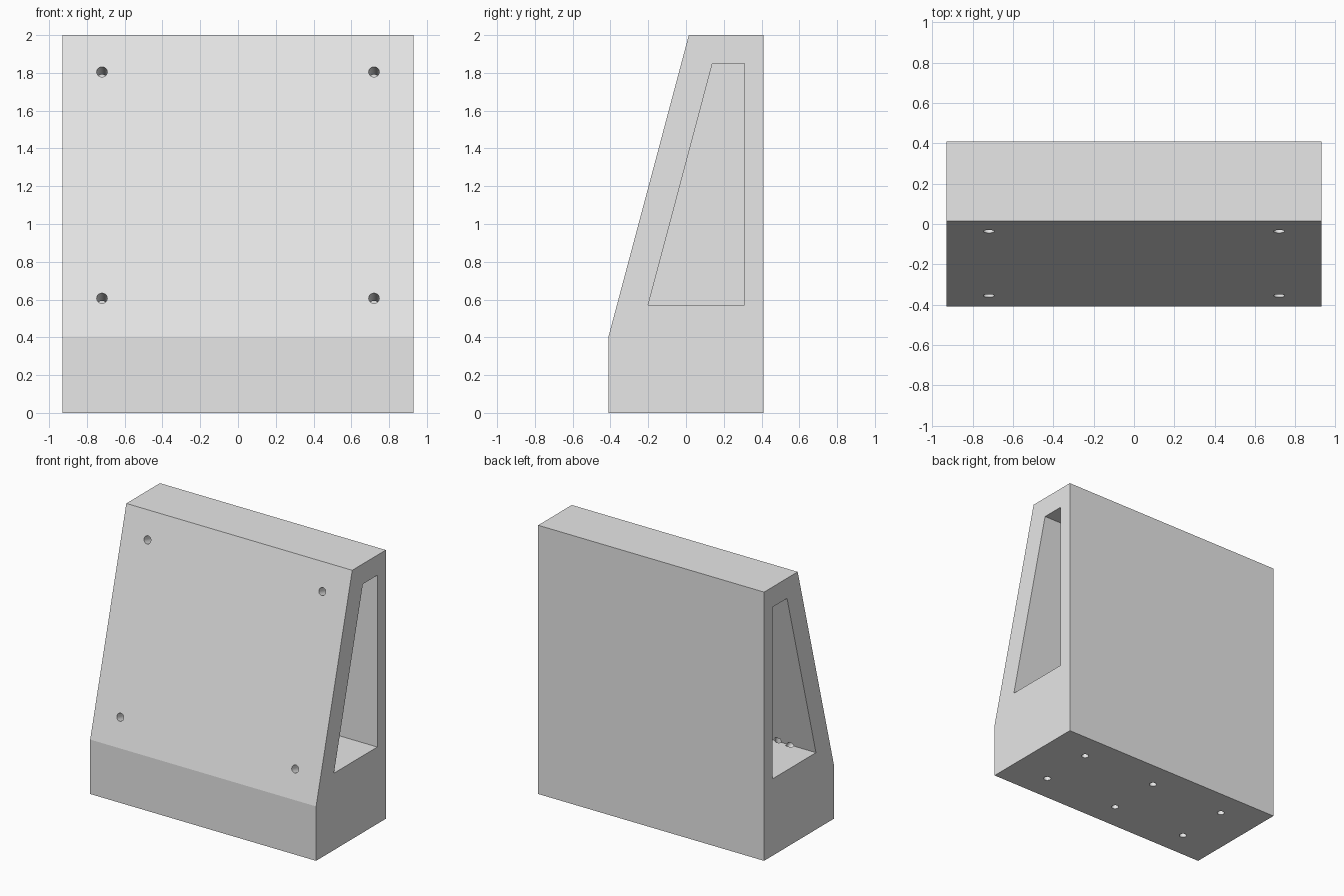
import bpy
import bmesh
from math import atan2
from mathutils import Matrix, Vector

default = bpy.data.objects.get("Cube")
if default:
    bpy.data.objects.remove(default, do_unlink=True)

grey = bpy.data.materials.new("light grey")
grey.use_nodes = True
grey.diffuse_color = (0.8, 0.8, 0.8, 1)
grey.node_tree.nodes["Principled BSDF"].inputs["Base Color"].default_value = (0.8, 0.8, 0.8, 1)


def add_object(name, bm):
    bmesh.ops.recalc_face_normals(bm, faces=bm.faces)
    mesh = bpy.data.meshes.new(name)
    bm.to_mesh(mesh)
    bm.free()
    mesh.materials.append(grey)
    obj = bpy.data.objects.new(name, mesh)
    bpy.context.collection.objects.link(obj)
    return obj


def prism(name, profile, x0, x1):
    """Extrude a (y, z) profile from x0 to x1."""
    bm = bmesh.new()
    face = bm.faces.new([bm.verts.new((x0, y, z)) for y, z in profile])
    new = bmesh.ops.extrude_face_region(bm, geom=[face])["geom"]
    moved = [v for v in new if isinstance(v, bmesh.types.BMVert)]
    bmesh.ops.translate(bm, verts=moved, vec=(x1 - x0, 0, 0))
    return add_object(name, bm)


def drill(name, start, end, radius):
    """Round cutter running between two points."""
    a, b = Vector(start), Vector(end)
    turn = (b - a).to_track_quat("Z", "Y").to_matrix().to_4x4()
    bm = bmesh.new()
    bmesh.ops.create_cone(bm, cap_ends=True, segments=32, radius1=radius, radius2=radius,
                          depth=(b - a).length,
                          matrix=Matrix.Translation((a + b) / 2) @ turn)
    return add_object(name, bm)


# Wedge-shaped body with a leaning front
half_width, half_depth = 0.93, 0.41
crease, top_front = Vector((-half_depth, 0.405)), Vector((0.015, 2))
body = prism("wedge_body", [(-half_depth, 0), (half_depth, 0), (half_depth, 2),
                            top_front, crease], -half_width, half_width)

# Side pockets, separated by a central web
cutters = []
pocket = [(-0.2, 0.572), (0.31, 0.572), (0.31, 1.85), (0.14, 1.85)]
for side in (-1, 1):
    cutters.append(prism("pocket_cutter", pocket, side * 0.08, side * 1.1))

# Fixing holes square to the leaning front
run = (top_front - crease).normalized()
inward = Vector((0, run.y, -run.x))
for x in (-0.72, 0.72):
    for z in (0.607, 1.805):
        y = crease.x + (z - crease.y) * run.x / run.y
        mouth = Vector((x, y, z))
        cutters.append(drill("front_hole_cutter", mouth - inward * 0.06,
                             mouth + inward * 0.185, 0.028))

# Fixing holes up through the base
for x in (-0.62, 0, 0.62):
    for y in (-0.206, 0.206):
        cutters.append(drill("base_hole_cutter", (x, y, -0.1), (x, y, 0.6), 0.025))

# Cut everything, bake the result and drop the cutters
for cutter in cutters:
    cutter.hide_render = True
    mod = body.modifiers.new("cut", "BOOLEAN")
    mod.operation = "DIFFERENCE"
    mod.solver = "EXACT"
    mod.object = cutter
bpy.context.view_layer.update()
baked = bpy.data.meshes.new_from_object(body.evaluated_get(bpy.context.evaluated_depsgraph_get()))
body.modifiers.clear()
body.data = baked
for cutter in cutters:
    bpy.data.objects.remove(cutter, do_unlink=True)
